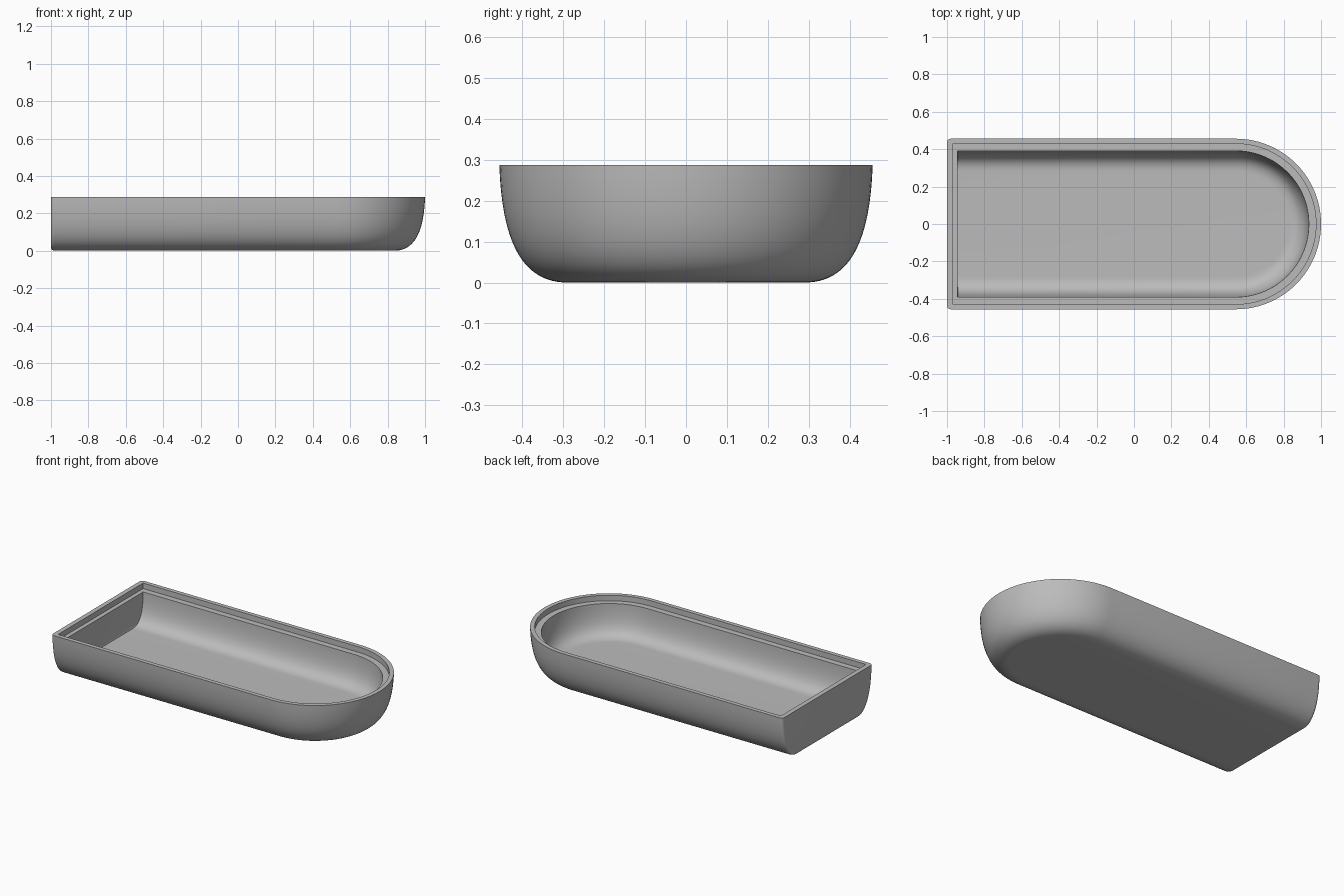
import bpy, bmesh, math

cube = bpy.data.objects.get("Cube")
if cube:
    bpy.data.objects.remove(cube, do_unlink=True)

HALF, TOP, NOSE_X = 0.456, 0.287, 0.544
LEDGE, FLOOR, ROUND = 0.252, 0.058, 0.02


def bezier(a, b, c, d, steps):
    """Sample a cubic curve of (half width, height) points."""
    points = []
    for i in range(steps + 1):
        t = i / steps
        s = 1 - t
        points.append([s**3 * p + 3 * s * s * t * q + 3 * s * t * t * r + t**3 * u
                       for p, q, r, u in zip(a, b, c, d)])
    return points


def outline(half, back, corner):
    """Plan shape: square back with small round corners, semicircular nose."""
    pts = []
    for i in range(49):
        a = -math.pi / 2 + math.pi * i / 48
        pts.append((NOSE_X + half * math.cos(a), half * math.sin(a)))
    for side, start in ((1, math.pi / 2), (-1, math.pi)):
        for i in range(6):
            a = start + math.pi / 2 * i / 5
            pts.append((back + corner + corner * math.cos(a),
                        side * (half - corner) + corner * math.sin(a)))
    return pts


# Sections from the underside, up the outside, over the rim and down inside
sections = []
outer = bezier((HALF, TOP), (0.45, 0.1), (0.4, 0), (0.29, 0), 28)
for half, z in reversed(outer):
    rise = max(ROUND - z, 0)
    back = -1 + ROUND - math.sqrt(ROUND**2 - rise**2)
    sections.append((half, z, back, ROUND))
sections.append((HALF - 0.027, TOP, -0.97, 0.003))
sections.append((HALF - 0.027, LEDGE, -0.97, 0.003))
inner = bezier((0.391, LEDGE), (0.387, 0.12), (0.36, FLOOR), (0.28, FLOOR), 24)
sections += [(half, z, -0.943, 0.003) for half, z in inner]

# Skin the sections into one closed shell
bm = bmesh.new()
rings = [[bm.verts.new((x, y, z)) for x, y in outline(half, back, corner)]
         for half, z, back, corner in sections]
for low, high in zip(rings, rings[1:]):
    n = len(low)
    for i in range(n):
        j = (i + 1) % n
        bm.faces.new((low[i], low[j], high[j], high[i]))
bm.faces.new(list(reversed(rings[0])))
bm.faces.new(rings[-1])
bmesh.ops.recalc_face_normals(bm, faces=bm.faces)
mesh = bpy.data.meshes.new("tray_shell")
bm.to_mesh(mesh)
bm.free()
tray = bpy.data.objects.new("tray_shell", mesh)
bpy.context.collection.objects.link(tray)

# Plain grey finish
grey = bpy.data.materials.new("plain_grey")
grey.use_nodes = True
colour = (0.5, 0.5, 0.5, 1)
grey.diffuse_color = colour
grey.node_tree.nodes["Principled BSDF"].inputs["Base Color"].default_value = colour
mesh.materials.append(grey)

bpy.ops.object.select_all(action="DESELECT")
tray.select_set(True)
bpy.context.view_layer.objects.active = tray
bpy.ops.object.shade_smooth_by_angle(angle=math.radians(35))
